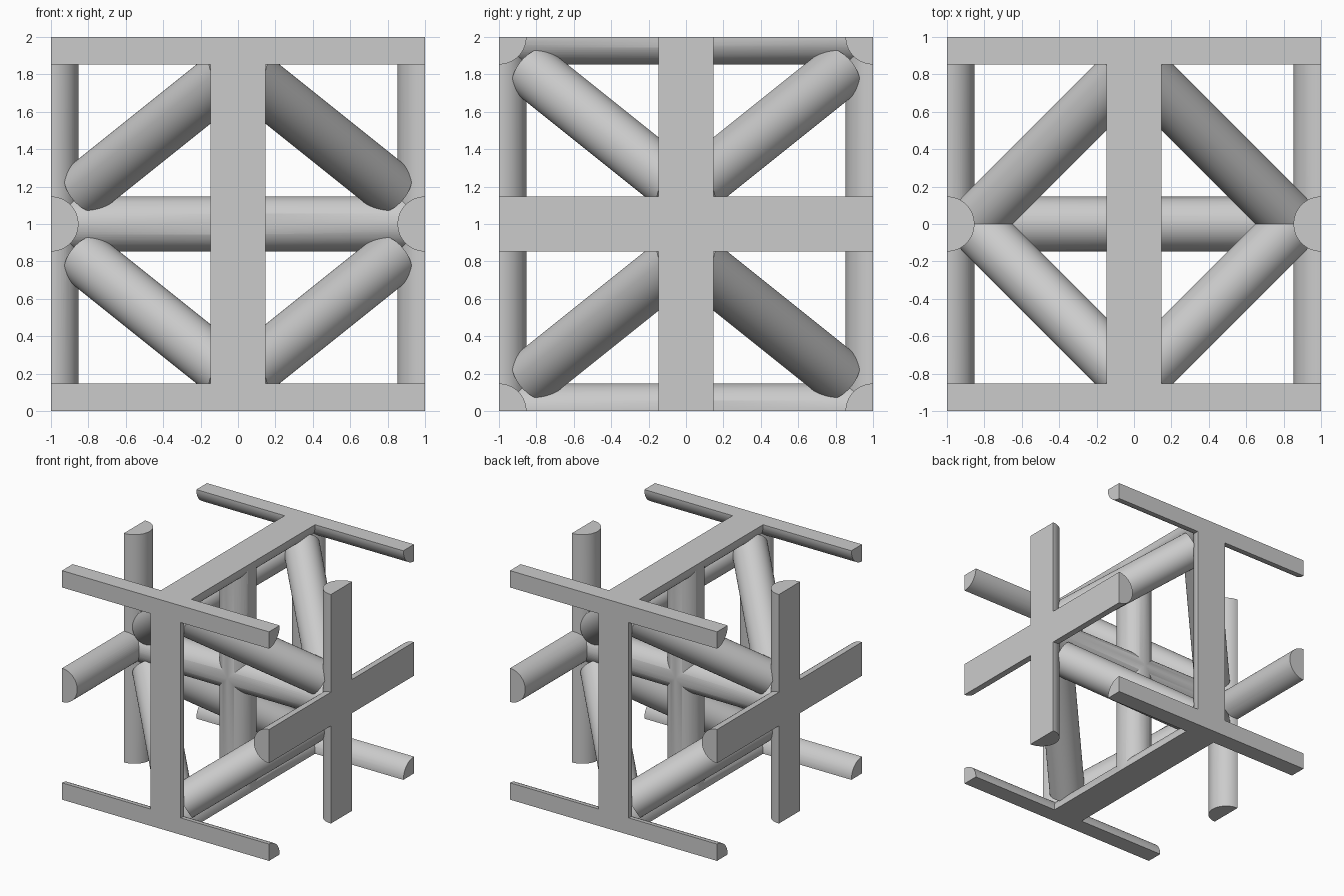
import bpy
import bmesh
import math
from itertools import product
from mathutils import Vector

R = 0.147      # strut radius
MID = 1.0      # height of the cell centre

cube = bpy.data.objects.get("Cube")
if cube:
    bpy.data.objects.remove(cube, do_unlink=True)

grey = bpy.data.materials.new("light_grey")
grey.use_nodes = True
colour = (0.6, 0.6, 0.6, 1)
grey.diffuse_color = colour
grey.node_tree.nodes["Principled BSDF"].inputs["Base Color"].default_value = colour


def add_strut(bm, start, end):
    """Add a capped round strut between two points."""
    a, b = Vector(start), Vector(end)
    axis = b - a
    new = bmesh.ops.create_cone(bm, cap_ends=True, segments=64, radius1=R,
                                radius2=R, depth=axis.length)["verts"]
    turn = axis.to_track_quat("Z", "Y").to_matrix()
    for v in new:
        v.co = turn @ v.co + (a + b) / 2


def finish(bm, name):
    mesh = bpy.data.meshes.new(name)
    bm.to_mesh(mesh)
    bm.free()
    mesh.materials.append(grey)
    obj = bpy.data.objects.new(name, mesh)
    obj.location.z = MID
    bpy.context.collection.objects.link(obj)
    return obj


def smooth(obj):
    bpy.ops.object.select_all(action="DESELECT")
    obj.select_set(True)
    bpy.context.view_layer.objects.active = obj
    bpy.ops.object.shade_smooth_by_angle(angle=math.radians(30))


# Straight struts, overlong so that the cell box trims them flush
frame = bmesh.new()
L = 1.3
for s in (-1, 1):
    add_strut(frame, (0, -L, s), (0, L, s))      # top and bottom, depthwise
    add_strut(frame, (0, s, -L), (0, s, L))      # front and back uprights
    add_strut(frame, (s, -L, 0), (s, L, 0))      # side crossbars
    add_strut(frame, (s, 0, -L), (s, 0, L))      # side uprights
    for t in (-1, 1):
        add_strut(frame, (-L, s, t), (L, s, t))  # edge bars
add_strut(frame, (-L, 0, 0), (L, 0, 0))          # core crossbar
add_strut(frame, (0, 0, -L), (0, 0, L))          # core upright
frame_obj = finish(frame, "strut_frame")

# Box that trims the struts to the cell
box = bmesh.new()
bmesh.ops.create_cube(box, size=2)
box_obj = finish(box, "trim_box")
box_obj.hide_render = True

trim = frame_obj.modifiers.new("trim", "BOOLEAN")
trim.operation = "INTERSECT"
trim.solver = "EXACT"
trim.use_self = True
trim.object = box_obj
bpy.ops.object.select_all(action="DESELECT")
frame_obj.select_set(True)
bpy.context.view_layer.objects.active = frame_obj
bpy.ops.object.modifier_apply(modifier="trim")
bpy.data.objects.remove(box_obj, do_unlink=True)
smooth(frame_obj)

# Eight flat-ended diagonal braces
braces = bmesh.new()
for x, y, z in product((-1, 1), repeat=3):
    add_strut(braces, (0.04 * x, 0.815 * y, 0.81 * z),
              (0.815 * x, 0.04 * y, 0.19 * z))
smooth(finish(braces, "diagonal_braces"))
